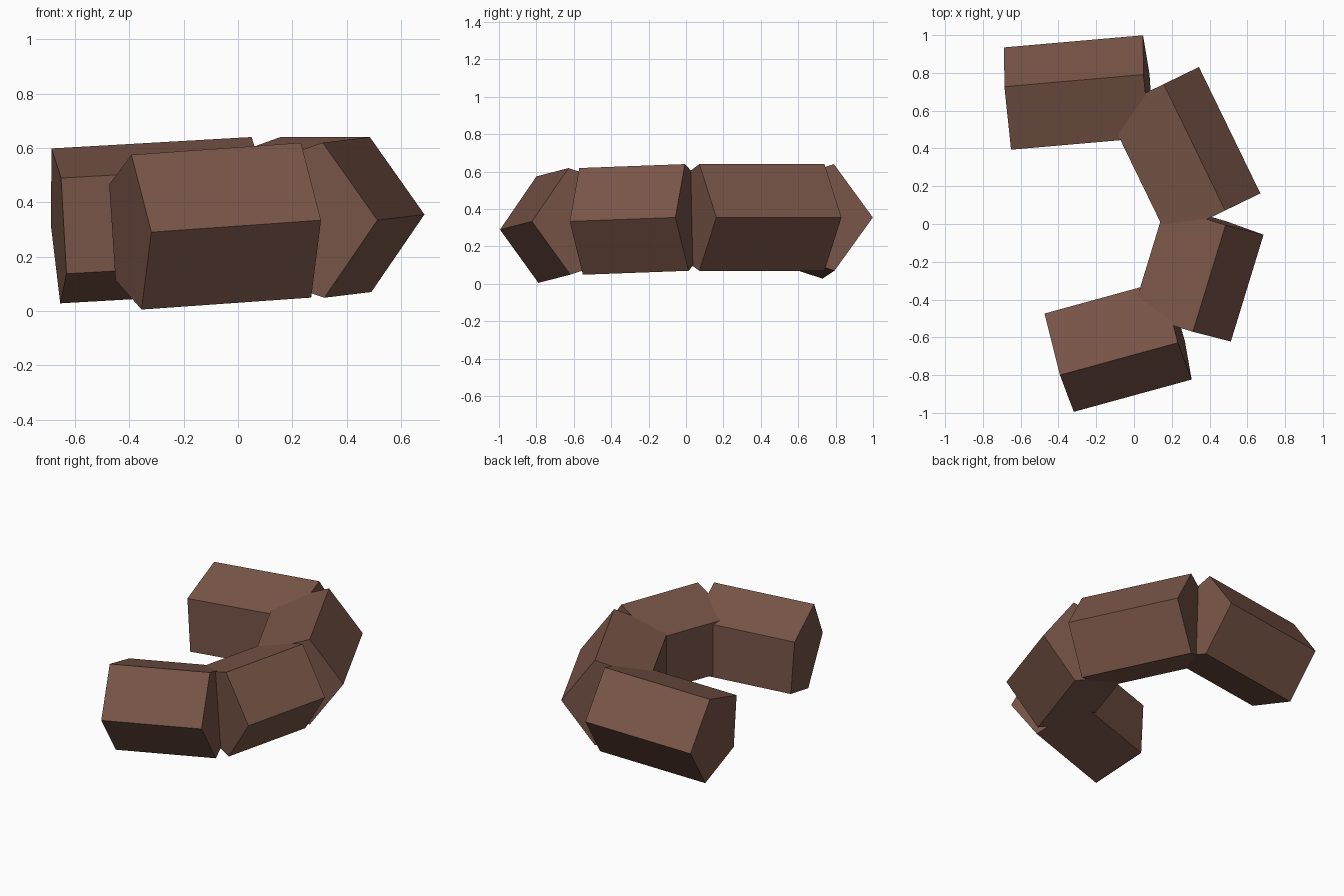
import bpy, bmesh
from math import cos, sin, tau
from mathutils import Vector

cube = bpy.data.objects.get("Cube")
if cube:
    bpy.data.objects.remove(cube, do_unlink=True)

# Single brown material
COLOR = (0.191, 0.091, 0.065, 1)
brown = bpy.data.materials.new("brown")
brown.use_nodes = True
brown.diffuse_color = COLOR
brown.node_tree.nodes["Principled BSDF"].inputs["Base Color"].default_value = COLOR

SIDES, RADIUS = 5, 0.30


def segment(name, start, end):
    """Closed pentagonal prism between two joints, one ridge on the outer side of the curl."""
    start, end = Vector(start), Vector(end)
    axis = (end - start).normalized()
    out = axis.cross(Vector((0, 0, 1))).normalized()
    up = out.cross(axis)
    bm = bmesh.new()
    angles = [tau * i / SIDES for i in range(SIDES)]
    rings = [[bm.verts.new(c + RADIUS * (cos(a) * out + sin(a) * up)) for a in angles]
             for c in (start, end)]
    for i in range(SIDES):
        j = (i + 1) % SIDES
        bm.faces.new((rings[0][i], rings[0][j], rings[1][j], rings[1][i]))
    for ring in rings:
        bm.faces.new(ring)
    bmesh.ops.recalc_face_normals(bm, faces=bm.faces)
    mesh = bpy.data.meshes.new(name)
    bm.to_mesh(mesh)
    bm.free()
    mesh.materials.append(brown)
    bpy.context.collection.objects.link(bpy.data.objects.new(name, mesh))


# Joints of the curled chain, front to back
joints = [(-0.398, -0.705, 0.29), (0.226, -0.534, 0.334), (0.399, 0.031, 0.355),
          (0.074, 0.700, 0.355), (-0.662, 0.636, 0.313)]
names = ["front_segment", "front_middle_segment", "back_middle_segment", "back_segment"]
for name, a, b in zip(names, joints, joints[1:]):
    segment(name, a, b)
